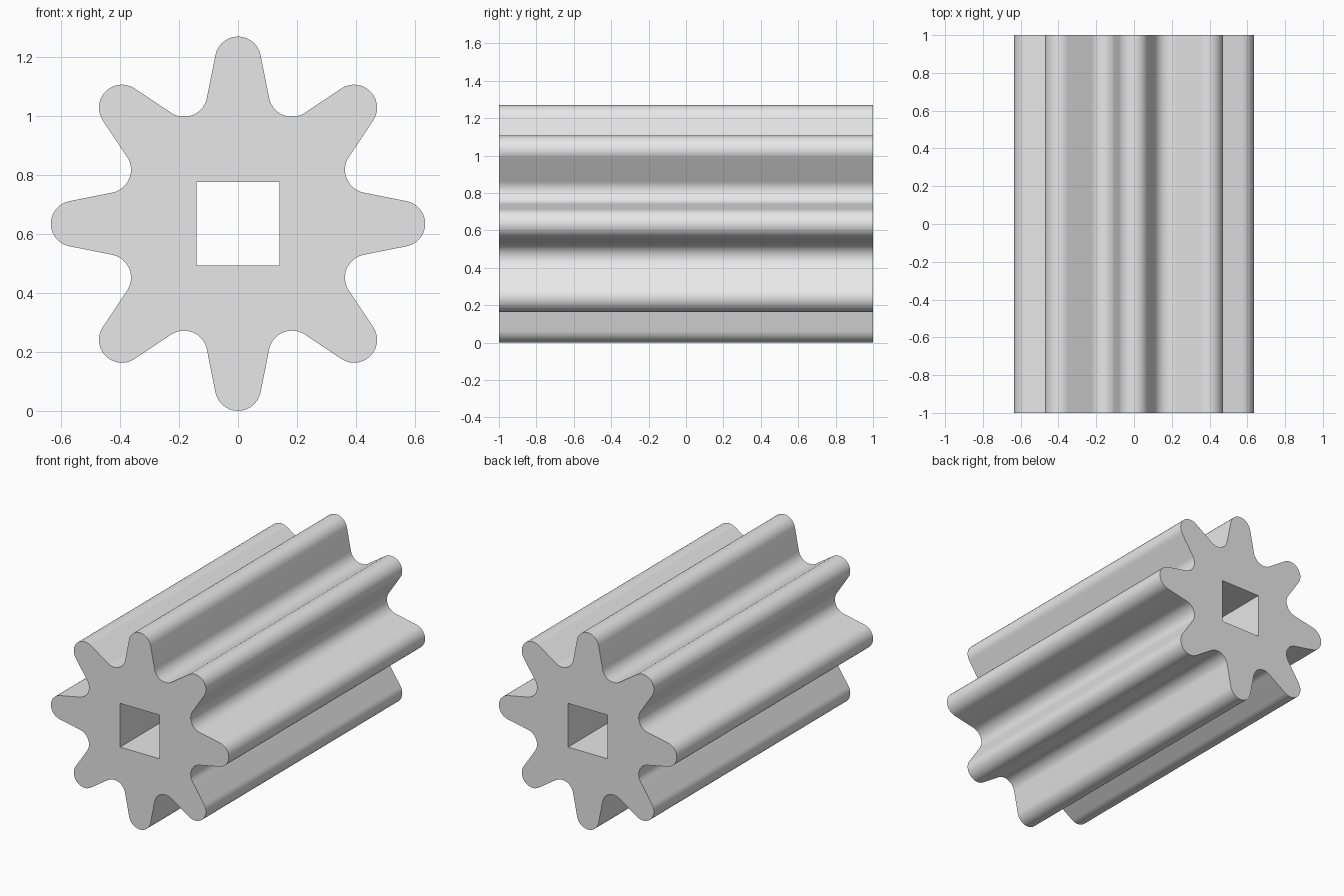
import bpy
import bmesh
from math import radians, sin, cos
from mathutils import Vector

cube = bpy.data.objects.get("Cube")
if cube:
    bpy.data.objects.remove(cube, do_unlink=True)

TEETH = 8
CENTRE_Z = 0.635
HALF_LENGTH = 1.0
TIP_DIST, TIP_R = 0.5565, 0.078        # rounded tooth tips
ROOT_DIST, ROOT_R = 0.478, 0.079       # rounded valleys
HOLE = 0.141                           # half width of the square bore
STEPS = 14


def arc(centre, radius, start, end):
    """Points on an arc, angles in degrees."""
    angles = [radians(start + (end - start) * i / STEPS) for i in range(STEPS + 1)]
    return [centre + radius * Vector((cos(a), sin(a))) for a in angles]


def polar(dist, angle):
    return Vector((cos(radians(angle)), sin(radians(angle)))) * dist


# Gear outline: tip arc, straight flank, valley arc, repeated
outline = []
pitch = 360 / TEETH
for i in range(TEETH):
    a = 90 + i * pitch
    outline += arc(polar(TIP_DIST, a), TIP_R, a - 78.75, a + 78.75)
    v = a + pitch / 2
    outline += arc(polar(ROOT_DIST, v), ROOT_R, v + 180 + 56.25, v + 180 - 56.25)

bore = [Vector((x * HOLE, z * HOLE)) for x, z in ((-1, -1), (1, -1), (1, 1), (-1, 1))]

# Fill the front face between outline and bore, then extrude along y
bm = bmesh.new()
edges = []
for loop in (outline, bore):
    verts = [bm.verts.new((p.x, -HALF_LENGTH, p.y + CENTRE_Z)) for p in loop]
    edges += [bm.edges.new((v, verts[i - 1])) for i, v in enumerate(verts)]
bmesh.ops.triangle_fill(bm, use_beauty=True, use_dissolve=False, edges=edges,
                        normal=(0, -1, 0))
result = bmesh.ops.extrude_face_region(bm, geom=bm.faces[:], use_keep_orig=True)
back = [g for g in result["geom"] if isinstance(g, bmesh.types.BMVert)]
bmesh.ops.translate(bm, verts=back, vec=(0, 2 * HALF_LENGTH, 0))
bmesh.ops.recalc_face_normals(bm, faces=bm.faces[:])

mesh = bpy.data.meshes.new("long_gear")
bm.to_mesh(mesh)
bm.free()
gear = bpy.data.objects.new("long_gear", mesh)
bpy.context.collection.objects.link(gear)

# Plain grey material
grey = bpy.data.materials.new("light_grey")
grey.use_nodes = True
colour = (0.8, 0.8, 0.8, 1)
grey.diffuse_color = colour
grey.node_tree.nodes["Principled BSDF"].inputs["Base Color"].default_value = colour
mesh.materials.append(grey)

# Smooth curved flanks, crisp end and bore edges
bpy.ops.object.select_all(action="DESELECT")
gear.select_set(True)
bpy.context.view_layer.objects.active = gear
bpy.ops.object.shade_smooth_by_angle(angle=radians(30))
